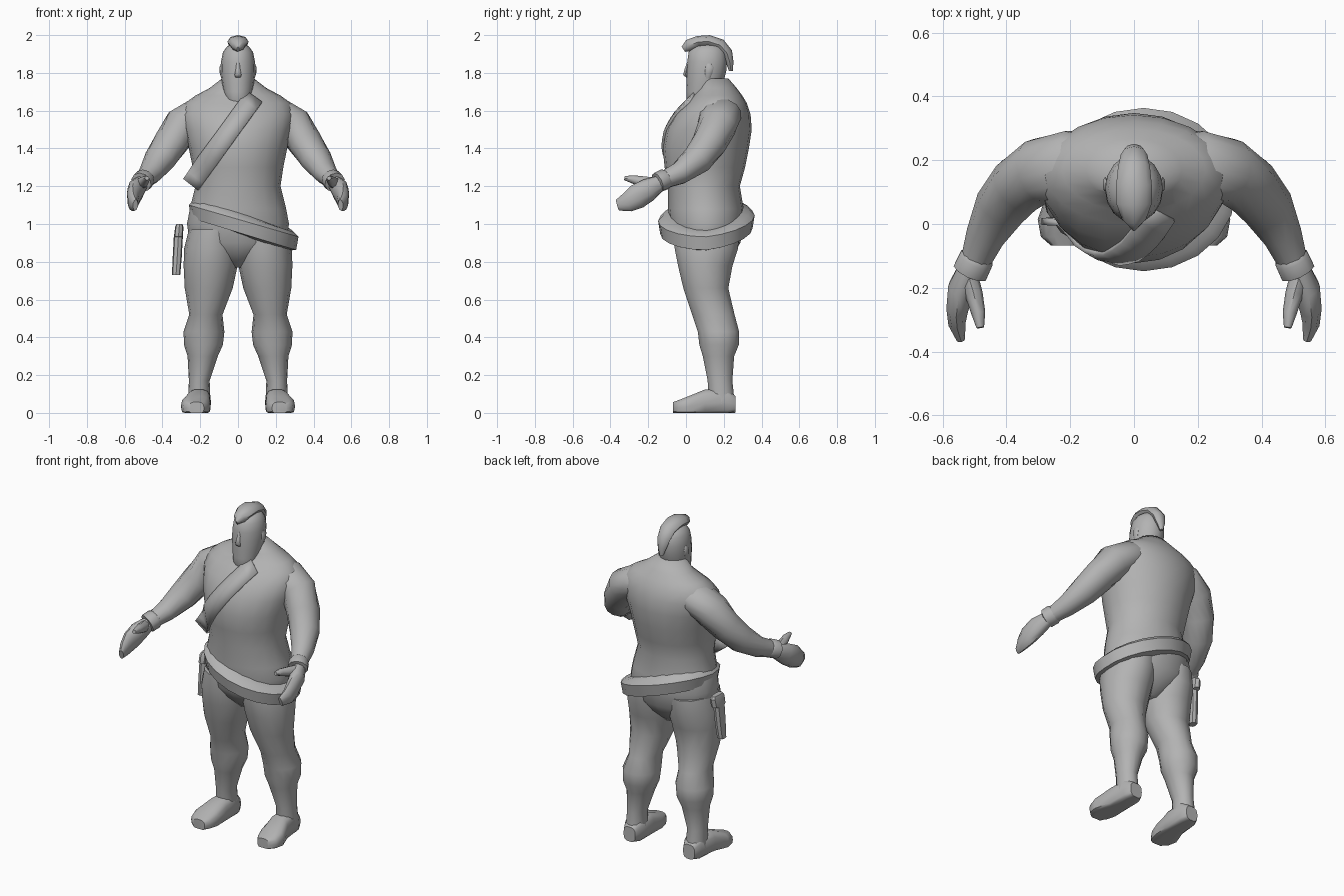
import bpy, bmesh, math
from mathutils import Vector

grey = bpy.data.materials.new("plain grey")
grey.diffuse_color = (0.45, 0.45, 0.45, 1)
X, Y, Z = Vector((1, 0, 0)), Vector((0, 1, 0)), Vector((0, 0, 1))


def finish(name, bm, mirror=False, angle=45):
    bmesh.ops.recalc_face_normals(bm, faces=bm.faces)
    me = bpy.data.meshes.new(name)
    bm.to_mesh(me)
    bm.free()
    ob = bpy.data.objects.new(name, me)
    bpy.context.collection.objects.link(ob)
    me.materials.append(grey)
    bpy.ops.object.select_all(action='DESELECT')
    bpy.context.view_layer.objects.active = ob
    ob.select_set(True)
    bpy.ops.object.shade_smooth_by_angle(angle=math.radians(angle))
    if mirror:
        ob.modifiers.new("mirror", 'MIRROR')
    return ob


def loft(name, rings, hint=X, axis=None, n=14, power=1.0, mirror=False, angle=45):
    """Skin of oval rings (x, y, z, radius along hint, radius across)."""
    bm = bmesh.new()
    pts = [Vector(r[:3]) for r in rings]
    rows = []
    for i, r in enumerate(rings):
        t = axis or (pts[min(i + 1, len(pts) - 1)] - pts[max(i - 1, 0)]).normalized()
        u = (hint - t * hint.dot(t)).normalized()
        v = t.cross(u)
        row = []
        for k in range(n):
            a = 2 * math.pi * k / n
            c, s = (math.copysign(abs(f) ** power, f) for f in (math.cos(a), math.sin(a)))
            p = pts[i] + u * r[3] * c + v * r[4] * s
            p.z = max(p.z, 0)
            row.append(bm.verts.new(p))
        rows.append(row)
    for a, b in zip(rows, rows[1:]):
        for k in range(n):
            j = (k + 1) % n
            bm.faces.new((a[k], a[j], b[j], b[k]))
    bm.faces.new(rows[0])
    bm.faces.new(rows[-1])
    return finish(name, bm, mirror, angle)


# Torso: z, centre y, half width, half depth
TORSO = [(.77, .11, .04, .07), (.84, .11, .17, .14), (.9, .11, .255, .178), (1.0, .11, .27, .195),
         (1.08, .105, .255, .2), (1.2, .095, .225, .19), (1.3, .1, .24, .213),
         (1.4, .105, .26, .228), (1.5, .122, .285, .226), (1.58, .142, .3, .2),
         (1.64, .16, .28, .162), (1.68, .168, .225, .13), (1.72, .168, .15, .1),
         (1.77, .15, .085, .075)]
loft("torso", [(0, y, z, rx, ry) for z, y, rx, ry in TORSO], axis=Z, n=20, angle=60)


def chest_y(x, z):
    """Front surface of the torso at x, z."""
    for a, b in zip(TORSO, TORSO[1:]):
        if a[0] <= z <= b[0]:
            f = (z - a[0]) / (b[0] - a[0])
            y, rx, ry = (a[i] + f * (b[i] - a[i]) for i in (1, 2, 3))
            return y - ry * math.sqrt(1 - min(abs(x) / rx, .9) ** 2)
    return 0


# Legs and feet
loft("leg", [(.13, .11, .97, .13, .175), (.138, .108, .87, .147, .172), (.145, .102, .78, .143, .148),
             (.155, .105, .66, .127, .122), (.17, .145, .52, .088, .115), (.18, .172, .43, .108, .112),
             (.183, .175, .36, .103, .107), (.187, .172, .3, .08, .085),
             (.205, .18, .17, .055, .067), (.205, .19, .05, .06, .07)],
     axis=Z, mirror=True)
loft("shoe", [(.203, .262, .045, .04, .045), (.203, .22, .055, .06, .075), (.208, .1, .05, .063, .075),
              (.224, .015, .035, .078, .055), (.226, -.04, .028, .066, .04), (.22, -.068, .025, .04, .033)],
     axis=Y, power=.7, mirror=True)

# Arms, cuffs and hands
loft("arm", [(.13, .18, 1.595, .06, .1), (.2, .175, 1.58, .095, .12), (.295, .165, 1.52, .102, .105),
             (.36, .122, 1.425, .09, .095), (.415, .058, 1.34, .08, .085),
             (.465, -.035, 1.268, .06, .063), (.51, -.15, 1.22, .042, .042)],
     hint=Z, mirror=True, angle=60)
loft("cuff", [(.49, -.1, 1.243, .048, .05), (.495, -.112, 1.237, .056, .057),
              (.513, -.15, 1.22, .054, .058), (.514, -.153, 1.219, .04, .04)],
     hint=Z, n=10, mirror=True, angle=40)
loft("hand", [(.51, -.13, 1.22, .04, .038), (.54, -.2, 1.18, .062, .044), (.553, -.26, 1.145, .066, .036),
              (.556, -.31, 1.115, .052, .028), (.543, -.362, 1.1, .03, .014)],
     hint=Z, n=10, mirror=True)
loft("thumb", [(.52, -.16, 1.21, .035, .03), (.502, -.22, 1.222, .03, .028),
               (.488, -.28, 1.236, .022, .022), (.482, -.325, 1.243, .011, .012)],
     hint=Z, n=8, mirror=True)

# Head with beard, nose and ears
loft("head", [(0, .045, 1.63, .04, .03), (0, .065, 1.66, .065, .062), (0, .088, 1.7, .077, .086),
              (0, .1, 1.75, .085, .098), (0, .108, 1.81, .091, .105), (0, .112, 1.86, .09, .105),
              (0, .112, 1.91, .08, .098), (0, .115, 1.94, .058, .075), (0, .115, 1.955, .025, .035)],
     axis=Z, n=16, angle=60)
loft("nose", [(0, .014, 1.86, .008, .008), (0, .003, 1.82, .012, .012),
              (0, -.003, 1.79, .018, .014), (0, .008, 1.775, .014, .008)], axis=Z, n=6, angle=60)
loft("ear", [(.083, .115, 1.77, .005, .012), (.089, .12, 1.8, .008, .02),
             (.09, .125, 1.83, .008, .022), (.085, .12, 1.85, .005, .012)],
     axis=Z, n=8, mirror=True)
# Crest of hair running from brow to nape
loft("hair_crest", [(0, -.014, 1.925, .006, .016), (0, .015, 1.944, .038, .033), (0, .065, 1.964, .056, .032),
                    (0, .12, 1.966, .056, .034), (0, .18, 1.947, .05, .034), (0, .217, 1.905, .042, .03),
                    (0, .232, 1.855, .028, .02), (0, .238, 1.81, .01, .01)], n=8, angle=50)

# Slanted waist belt: a closed band wrapped around the hips
bm = bmesh.new()
rows = []
for k in range(20):
    a = 2 * math.pi * k / 20
    c, s = math.cos(a), math.sin(a)
    mid = 1.0 - .29 * (.03 + .29 * c) + (.03 * s if s > 0 else 0)
    rows.append([bm.verts.new((.03 + (.29 - d) * c, .108 + (.256 - d) * s, mid + h))
                 for d, h in ((.085, .066), (.025, .05), (0, .025), (.012, -.045), (.09, -.05))])
for a, b in zip(rows, rows[1:] + rows[:1]):
    for i in range(5):
        j = (i + 1) % 5
        bm.faces.new((a[i], a[j], b[j], b[i]))
finish("waist_belt", bm, angle=50)

# Strap laid diagonally across the chest
bm = bmesh.new()
start, end, steps = Vector((.085, 0, 1.67)), Vector((-.25, 0, 1.21)), 12
side = (end - start).normalized().cross(Y) * .05
rows = []
for i in range(steps + 1):
    mid = start.lerp(end, i / steps)
    row = []
    for w in (-1, 0, 1):
        p = mid + side * w
        p.y = chest_y(p.x, p.z) - .002
        row.append(bm.verts.new(p))
    rows.append(row)
for a, b in zip(rows, rows[1:]):
    for k in range(2):
        bm.faces.new((a[k], a[k + 1], b[k + 1], b[k]))
strap = finish("chest_strap", bm)
solid = strap.modifiers.new("thickness", 'SOLIDIFY')
solid.thickness, solid.offset = .022, 0

# Holster on the hip
loft("holster", [(-.328, .12, .73, .022, .025), (-.322, .125, .82, .024, .032),
                 (-.316, .13, .93, .024, .036), (-.315, .135, .935, .024, .055),
                 (-.311, .14, .985, .022, .058), (-.31, .14, 1.0, .016, .045)],
     axis=Z, n=8, power=.7, angle=35)
